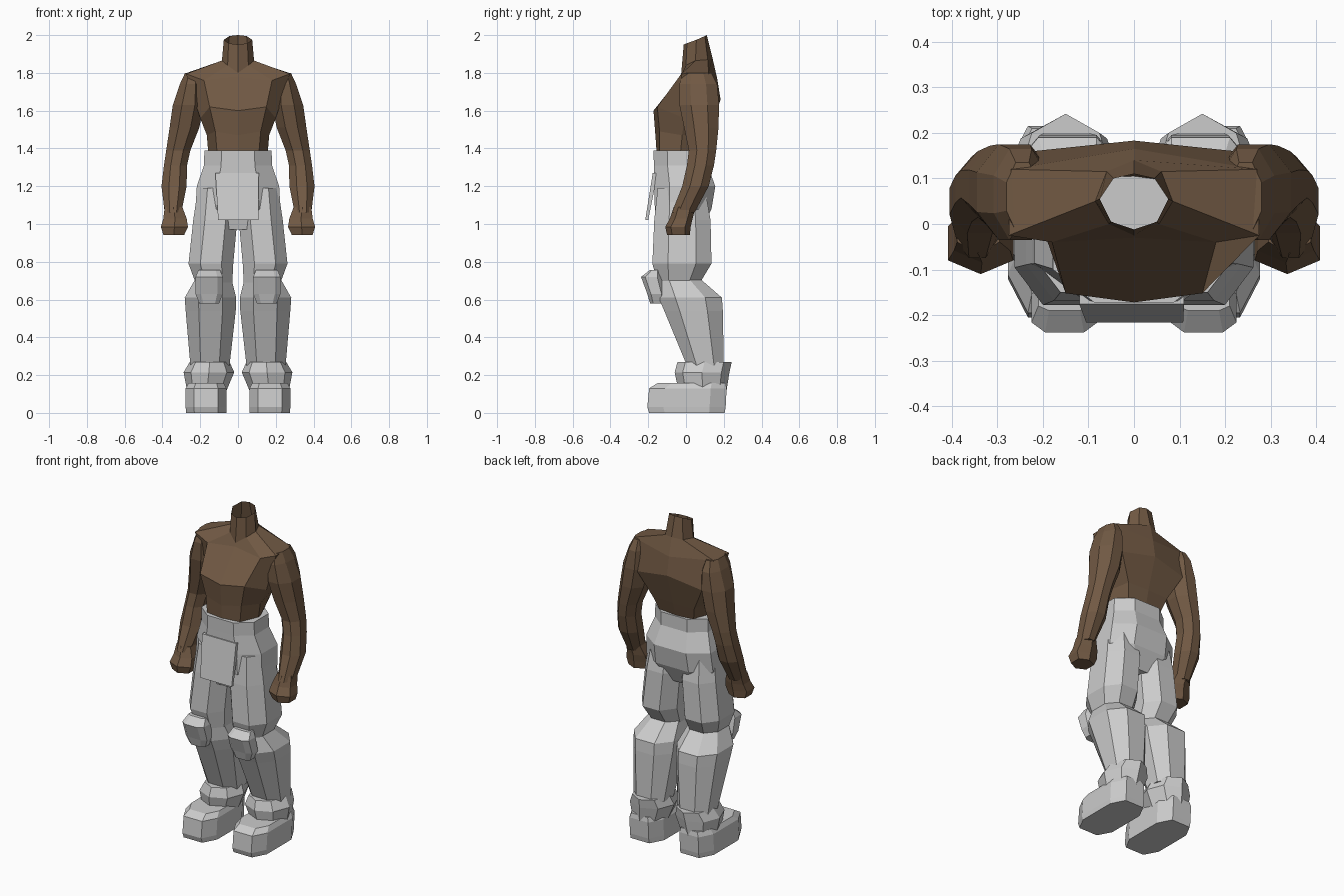
import bpy, bmesh
from math import cos, sin, pi, copysign

skin = bpy.data.materials.new("brown_skin")
skin.diffuse_color = (0.165, 0.1, 0.057, 1)


def skin_rings(name, rings, mat=None, mirror=False, caps=(True, True)):
    """Bridge equal-length point rings into a flat-faced mesh."""
    bm = bmesh.new()
    loops = [[bm.verts.new(p) for p in ring] for ring in rings]
    n = len(loops[0])
    for a, b in zip(loops, loops[1:]):
        for i in range(n):
            j = (i + 1) % n
            bm.faces.new((a[i], a[j], b[j], b[i]))
    if caps[0]:
        bm.faces.new(loops[0])
    if caps[1]:
        bm.faces.new(loops[-1])
    bmesh.ops.recalc_face_normals(bm, faces=bm.faces)
    mesh = bpy.data.meshes.new(name)
    bm.to_mesh(mesh)
    bm.free()
    obj = bpy.data.objects.new(name, mesh)
    bpy.context.collection.objects.link(obj)
    if mat:
        mesh.materials.append(mat)
    if mirror:
        obj.modifiers.new("Mirror", 'MIRROR').use_mirror_merge = False
    return obj


def loft(name, rows, sides=8, phase=0.5, power=0.85, **kw):
    """Rows are (z, x0, x1, y0, y1); each becomes a polygon filling that box."""
    def shape(v):
        return copysign(abs(v) ** power, v) if abs(v) > 1e-6 else 0.0
    unit = [(shape(cos(t)), shape(sin(t))) for t in
            ((i + phase) * 2 * pi / sides for i in range(sides))]
    mx = max(u for u, v in unit)
    my = max(v for u, v in unit)
    rings = []
    for z, x0, x1, y0, y1 in rows:
        rings.append([((x0 + x1) / 2 + u / mx * (x1 - x0) / 2,
                       (y0 + y1) / 2 + v / my * (y1 - y0) / 2, z) for u, v in unit])
    return skin_rings(name, rings, **kw)


# Torso: half outlines from front centre to back centre, mirrored into rings
halves = [
    [(0, -.155, 1.37), (.11, -.14, 1.37), (.157, -.03, 1.37), (.11, .085, 1.37), (0, .10, 1.37)],
    [(0, -.162, 1.47), (.12, -.14, 1.49), (.165, -.02, 1.47), (.14, .12, 1.47), (0, .125, 1.47)],
    [(0, -.172, 1.60), (.15, -.152, 1.62), (.20, -.01, 1.56), (.22, .16, 1.62), (0, .183, 1.66)],
    [(0, -.03, 1.78), (.18, -.04, 1.76), (.275, -.025, 1.795), (.27, .12, 1.80), (0, .165, 1.77)],
    [(0, -.025, 1.80), (.055, 0, 1.84), (.085, .05, 1.865), (.06, .115, 1.87), (0, .14, 1.88)],
    [(0, -.012, 1.95), (.05, .005, 1.957), (.075, .055, 1.975), (.045, .10, 1.995), (0, .11, 2.0)],
]
skin_rings("torso", [h + [(-x, y, z) for x, y, z in h[-2:0:-1]] for h in halves],
           mat=skin, caps=(False, False))

# Arms, from shoulder to wrist
loft("arm", [
    (1.80, .21, .28, -.015, .135),
    (1.74, .19, .308, -.035, .165),
    (1.63, .18, .345, -.035, .175),
    (1.51, .205, .362, -.01, .172),
    (1.39, .252, .38, .015, .16),
    (1.31, .27, .392, .005, .148),
    (1.20, .272, .405, -.02, .12),
    (1.06, .30, .388, -.075, .045),
], mat=skin, mirror=True, power=1)

# Fists
loft("fist", [
    (1.09, .295, .388, -.065, .05),
    (1.03, .272, .395, -.085, .035),
    (.985, .265, .408, -.11, .025),
    (.942, .285, .395, -.10, .02),
], mat=skin, mirror=True, sides=6)

# Trouser seat and waistband
loft("trouser_seat", [
    (.97, -.12, .12, -.14, .08),
    (1.08, -.225, .225, -.165, .135),
    (1.20, -.218, .218, -.168, .155),
    (1.31, -.18, .18, -.17, .115),
    (1.39, -.178, .178, -.172, .115),
], power=.8)

# Trouser legs
loft("thigh", [
    (1.19, .02, .212, -.15, .10),
    (1.02, .004, .237, -.168, .13),
    (.79, .025, .262, -.178, .135),
    (.69, .03, .225, -.15, .075),
], mirror=True)
loft("shin", [
    (.71, .035, .225, -.15, .075),
    (.61, .01, .282, -.145, .19),
    (.54, .012, .277, -.115, .195),
    (.25, .045, .252, .005, .20),
], mirror=True)

# Hanging front flap
loft("front_flap", [
    (1.02, -.105, .108, -.216, -.20),
    (1.27, -.12, .11, -.176, -.15),
], sides=4)

# Knee pads
loft("knee_pad", [
    (.58, .10, .205, -.19, -.11),
    (.63, .08, .225, -.205, -.11),
    (.72, .08, .225, -.238, -.13),
    (.757, .095, .21, -.19, -.14),
], mirror=True, power=.6)

# Boots: flared collar with a pointed back, and a blocky foot
loft("boot_collar", [
    (.12, .06, .27, -.04, .215),
    (.215, .02, .288, -.06, .23),
    (.27, .045, .255, -.045, .242),
], mirror=True, phase=0, power=1)
loft("boot_foot", [
    (0, .062, .275, -.195, .205),
    (.03, .062, .277, -.205, .21),
    (.13, .062, .277, -.195, .215),
    (.158, .075, .262, -.15, .21),
], mirror=True, power=.6)
